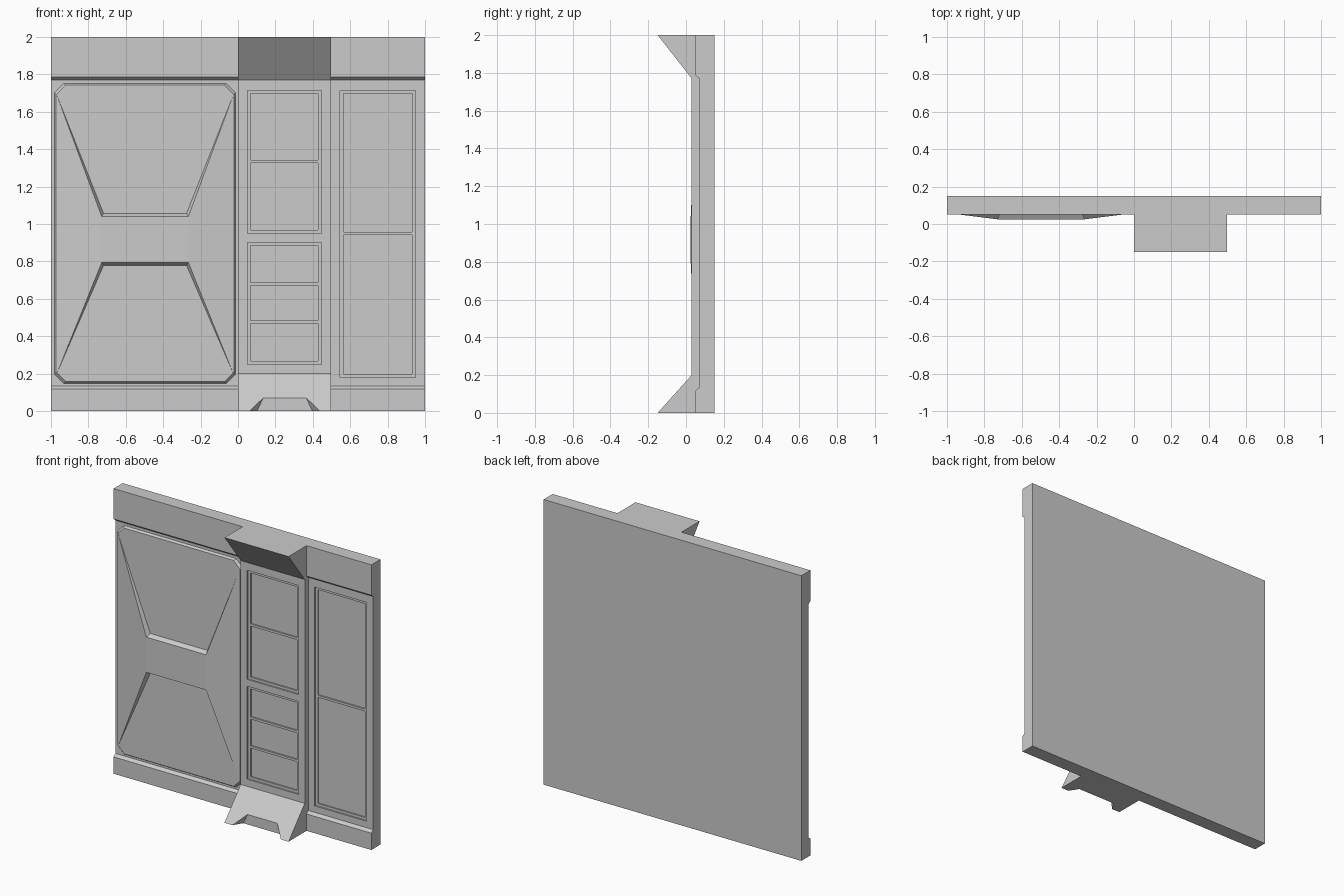
import bpy, bmesh

if "Cube" in bpy.data.objects:
    bpy.data.objects.remove(bpy.data.objects["Cube"], do_unlink=True)

grey = bpy.data.materials.new("plain grey")
grey.use_nodes = True
grey.diffuse_color = (0.6, 0.6, 0.6, 1)
grey.node_tree.nodes["Principled BSDF"].inputs["Base Color"].default_value = (0.6, 0.6, 0.6, 1)


def make(name, verts, faces):
    bm = bmesh.new()
    vs = [bm.verts.new(v) for v in verts]
    for f in faces:
        bm.faces.new([vs[i] for i in f])
    bmesh.ops.recalc_face_normals(bm, faces=bm.faces)
    mesh = bpy.data.meshes.new(name)
    bm.to_mesh(mesh)
    bm.free()
    mesh.materials.append(grey)
    obj = bpy.data.objects.new(name, mesh)
    bpy.context.collection.objects.link(obj)
    return obj


def loft(name, a, b):
    """Closed solid between two matching outlines."""
    n = len(a)
    sides = [(i, (i + 1) % n, n + (i + 1) % n, n + i) for i in range(n)]
    return make(name, a + b, sides + [tuple(range(n)), tuple(range(n, 2 * n))])


def along_x(name, profile, x0, x1):
    return loft(name, [(x0, y, z) for y, z in profile], [(x1, y, z) for y, z in profile])


def box(name, x0, x1, z0, z1, y0, y1):
    return along_x(name, [(y0, z0), (y1, z0), (y1, z1), (y0, z1)], x0, x1)


def combine(target, other, operation):
    mod = target.modifiers.new("combine", 'BOOLEAN')
    mod.operation = operation
    mod.solver = 'EXACT'
    mod.object = other
    bpy.context.view_layer.objects.active = target
    bpy.ops.object.modifier_apply(modifier=mod.name)
    bpy.data.objects.remove(other, do_unlink=True)


# Wall slab with thicker skirting and top band
wall = along_x("wall", [(0.15, 0), (0.05, 0), (0.05, 0.118), (0.07, 0.135), (0.07, 1.77),
                        (0.05, 1.787), (0.05, 2), (0.15, 2)], -1, 1)

# Column flaring forward at the foot and head
column = along_x("column", [(0.1, 0), (-0.15, 0), (0.03, 0.2), (0.03, 1.77),
                            (-0.15, 2), (0.1, 2)], 0, 0.497)
combine(wall, column, 'UNION')


# Tapered notch in the column foot
def notch_outline(y, spread):
    half = ((-0.157, -0.02), (-0.115, 0.07), (0.115, 0.07), (0.157, -0.02))
    return [(0.25 + x + (spread if x > 0 else -spread), y, z) for x, z in half]


combine(wall, loft("notch", notch_outline(-0.2, 0.072), notch_outline(-0.0865, 0)), 'DIFFERENCE')


# Stepped recesses: shallow frame, then deeper fields split by thin bars
def recess(x0, x1, z0, z1, face, splits):
    combine(wall, box("frame", x0, x1, z0, z1, face - 0.03, face + 0.01), 'DIFFERENCE')
    edges = [z0 + 0.01] + splits + [z1 - 0.01]
    for low, high in zip(edges, edges[1:]):
        field = box("field", x0 + 0.018, x1 - 0.018, low + 0.008, high - 0.008,
                    face - 0.03, face + 0.02)
        combine(wall, field, 'DIFFERENCE')


recess(0.05, 0.447, 0.95, 1.715, 0.03, [1.333])
recess(0.05, 0.447, 0.25, 0.902, 0.03, [0.477, 0.68])
recess(0.545, 0.948, 0.18, 1.715, 0.07, [0.95])

# Large panel with clipped corners and bevelled rim
CX, CZ = -0.497, 0.95


def clipped(y, inset):
    w, h, c = 0.488 - inset, 0.805 - inset, 0.05
    quarter = [(w, h - c), (w - c, h)]
    pts = quarter + [(-x, z) for x, z in reversed(quarter)]
    pts += [(-x, -z) for x, z in pts]
    return [(CX + x, y, CZ + z) for x, z in pts]


loft("large_panel", clipped(0.075, 0), clipped(0.055, 0.013))

# Raised hourglass: centre plate, two sloping wings, bevelled edges
verts = []
for half, y, low, high in ((0.472, 0.055, 0.2, 1.69),
                           (0.232, 0.025, 0.793, 1.04),
                           (0.222, 0.055, 0.778, 1.057)):
    verts += [(CX + sx * half, y, z) for sx, z in ((-1, low), (1, low), (1, high), (-1, high))]
faces = [(4, 5, 6, 7), (0, 4, 7, 3), (1, 2, 6, 5), (4, 8, 9, 5), (7, 6, 10, 11)]
faces += [(i, i + 8, i + 4) for i in range(4)]
make("raised_hourglass", verts, faces)
